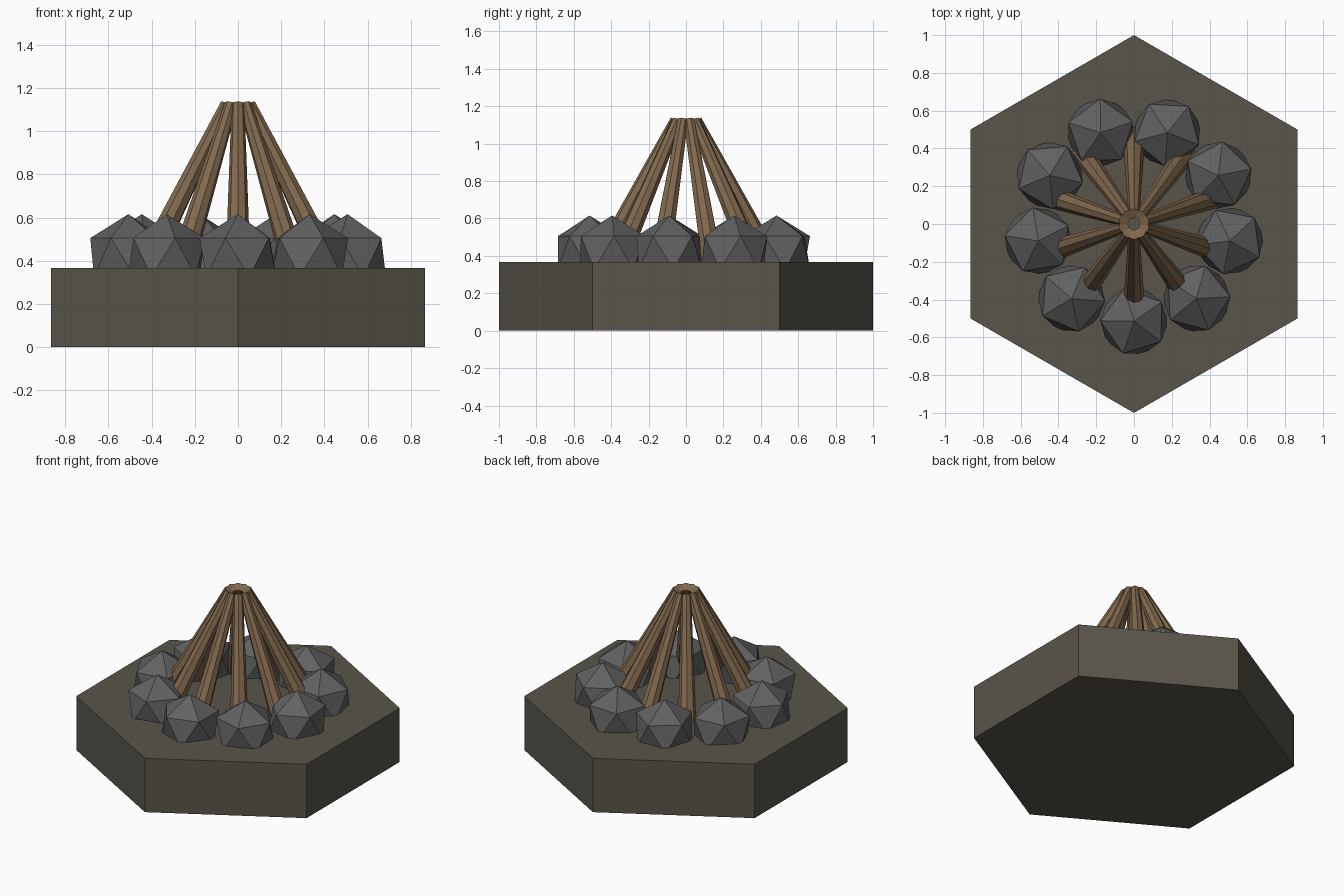
import bpy, bmesh
from math import radians, sin, cos, pi
from mathutils import Vector, Matrix

if "Cube" in bpy.data.objects:
    bpy.data.objects.remove(bpy.data.objects["Cube"])


def material(name, color):
    m = bpy.data.materials.new(name)
    m.diffuse_color = (*color, 1)
    m.use_nodes = True
    m.node_tree.nodes["Principled BSDF"].inputs["Base Color"].default_value = m.diffuse_color
    return m


def finish(name, bm, mat):
    bmesh.ops.recalc_face_normals(bm, faces=bm.faces)
    me = bpy.data.meshes.new(name)
    bm.to_mesh(me)
    bm.free()
    me.materials.append(mat)
    ob = bpy.data.objects.new(name, me)
    bpy.context.collection.objects.link(ob)
    return ob


def prism(name, a, b, ra, rb, sides, mat, ref):
    """Tapered prism from a to b; its first corner points along ref."""
    a, b = Vector(a), Vector(b)
    axis = (b - a).normalized()
    u = Vector(ref)
    u = (u - axis * u.dot(axis)).normalized()
    v = axis.cross(u)
    bm = bmesh.new()
    rings = []
    for p, r in ((a, ra), (b, rb)):
        rings.append([bm.verts.new(p + r * (u * cos(2 * pi * i / sides) + v * sin(2 * pi * i / sides)))
                      for i in range(sides)])
    for i in range(sides):
        j = (i + 1) % sides
        bm.faces.new((rings[0][i], rings[0][j], rings[1][j], rings[1][i]))
    bm.faces.new(rings[0])
    bm.faces.new(rings[1])
    return finish(name, bm, mat)


earth = material("earth", (0.10, 0.09, 0.07))
stone = material("stone", (0.12, 0.12, 0.12))
wood = material("wood", (0.22, 0.14, 0.075))

# Hexagonal ground slab
prism("ground_slab", (0, 0, 0), (0, 0, 0.366), 1, 1, 6, earth, (0, 1, 0))

# Ring of nine stones, each turned with its place in the ring
for k in range(9):
    ang = -90 + 40 * k
    bm = bmesh.new()
    place = (Matrix.Rotation(radians(ang), 4, 'Z') @ Matrix.Translation((0.515, 0, 0.416))
             @ Matrix.Rotation(radians(-19), 4, 'Z'))
    bmesh.ops.create_icosphere(bm, subdivisions=1, radius=0.2, matrix=place)
    finish(f"ring_stone_{k + 1}", bm, stone)

# Ten tapered logs leaning together
lean = radians(27.5)
length = 0.92
for k in range(10):
    t = radians(-90 + 36 * k)
    out = Vector((cos(t), sin(t), 0))
    top = out * 0.055 + Vector((0, 0, 1.125))
    foot = top + out * length * sin(lean) - Vector((0, 0, length * cos(lean)))
    prism(f"log_{k + 1}", foot, top, 0.06, 0.03, 8, wood, out)
